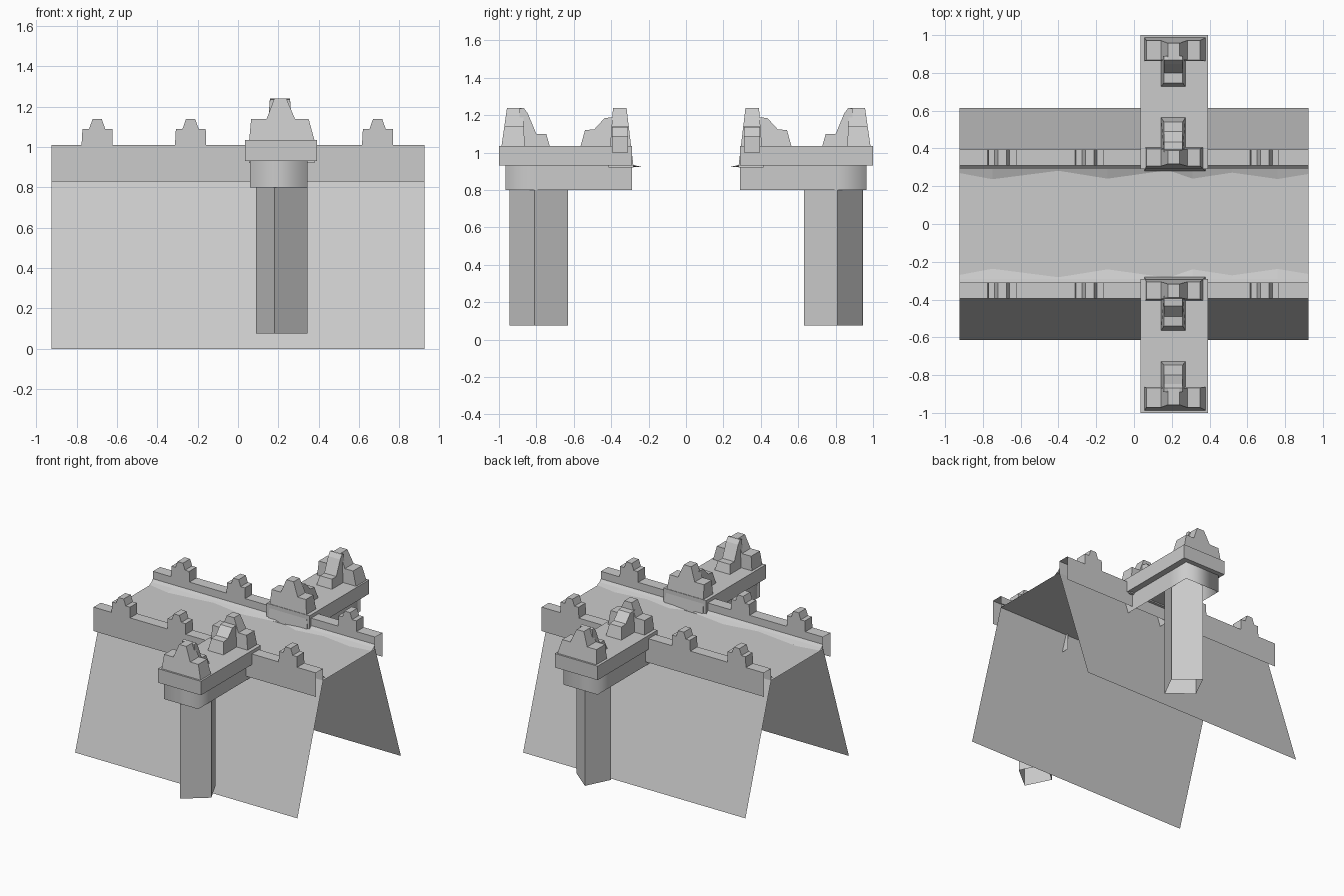
import bpy
import bmesh

if "Cube" in bpy.data.objects:
    bpy.data.objects.remove(bpy.data.objects["Cube"])

# One stone colour
stone = bpy.data.materials.new("grey stone")
stone.use_nodes = True
colour = (0.6, 0.6, 0.6, 1)
stone.diffuse_color = colour
stone.node_tree.nodes["Principled BSDF"].inputs["Base Color"].default_value = colour

HALF = 0.925          # half length of the rampart
WALL_IN, WALL_OUT = 0.31, 0.395
DECK = 0.92


def loft(name, rings, caps=True, closed=True):
    """Skin a row of equal-sized point rings."""
    bm = bmesh.new()
    rows = [[bm.verts.new(p) for p in ring] for ring in rings]
    n = len(rows[0])
    for a, b in zip(rows, rows[1:]):
        for i in range(n if closed else n - 1):
            j = (i + 1) % n
            bm.faces.new((a[i], a[j], b[j], b[i]))
    if caps:
        bm.faces.new(rows[0])
        bm.faces.new(rows[-1])
    bmesh.ops.recalc_face_normals(bm, faces=bm.faces)
    mesh = bpy.data.meshes.new(name)
    bm.to_mesh(mesh)
    bm.free()
    mesh.materials.append(stone)
    obj = bpy.data.objects.new(name, mesh)
    bpy.context.collection.objects.link(obj)
    return obj


def strip(name, s, section):
    """Open (y, z) section run along the whole rampart."""
    loft(name, [[(x, s * y, z) for y, z in section] for x in (-HALF, HALF)],
         caps=False, closed=False)


def block(name, s, *levels):
    """Stack of rectangles (x0, x1, y0, y1, z) on side s."""
    return loft(name, [[(x0, s * y0, z), (x1, s * y0, z), (x1, s * y1, z), (x0, s * y1, z)]
                       for x0, x1, y0, y1, z in levels])


def crown(name, s, base, low, high):
    """Peak with two shoulders; low and high are y limits at the foot and the tip."""
    outline = [(0.055, base), (0.065, 1.14), (0.142, 1.14), (0.18, 1.24),
               (0.24, 1.24), (0.282, 1.14), (0.35, 1.14), (0.38, base)]
    rings = []
    for foot, tip in zip(low, high):
        rings.append([(x, s * (foot + (tip - foot) * (z - base) / (1.24 - base)), z)
                      for x, z in outline])
    loft(name, rings)


def step(name, s, section):
    """Low step leaning in towards its top, given as a (y, z) section."""
    loft(name, [[(0.208 + d * (0.065 if z < 1.1 else 0.05), s * y, z) for y, z in section]
                for d in (-1, 1)])


# Walkway deck
strip("deck", 1, [(-WALL_IN, DECK), (WALL_IN, DECK)])

MERLON = [(-0.078, 1.0), (-0.073, 1.09), (-0.04, 1.09), (-0.023, 1.138),
          (0.023, 1.138), (0.04, 1.09), (0.075, 1.09), (0.077, 1.0)]
DRIFT = [(-HALF, 0.27), (-0.75, 0.237), (-0.4, 0.282), (-0.14, 0.24),
         (0.18, 0.285), (0.31, 0.24), (0.52, 0.272), (0.76, 0.238), (HALF, 0.265)]
PILLAR = [(0.09, 0.765), (0.18, 0.945), (0.345, 0.81), (0.255, 0.63)]
BRACKET = [(0.06, 0.29), (0.06, 0.8), (0.06, 0.965),
           (0.345, 0.965), (0.345, 0.8), (0.345, 0.29)]

for s, side in ((-1, "front"), (1, "back")):
    # Sloping wall running up behind a hollow, overhanging parapet
    strip(side + "_sloped_wall", s, [(0.615, 0), (WALL_IN, DECK)])
    strip(side + "_parapet", s,
          [(WALL_OUT, 0.83), (WALL_OUT, 1.01), (WALL_IN, 1.01), (WALL_IN, DECK)])

    # Stepped merlons along the parapet
    for i, cx in enumerate((-0.698, -0.235, 0.692)):
        loft(f"{side}_merlon_{i + 1}",
             [[(cx + x, s * y, z) for x, z in MERLON] for y in (WALL_IN, WALL_OUT)])

    # Uneven drift where the deck meets the parapet
    loft(side + "_deck_drift",
         [[(x, s * y, DECK + 0.004), (x, s * 0.292, DECK + 0.016),
           (x, s * WALL_IN, DECK + 0.034)] for x, y in DRIFT],
         caps=False, closed=False)

    # Turned square pillar, open below
    loft(side + "_pillar", [[(x, s * y, z) for x, y in PILLAR] for z in (0.075, 0.93)],
         caps=False)

    # Bracket: a softly shaded skirt round three sides
    bracket = loft(side + "_bracket", [[(x, s * y, z) for x, y in BRACKET] for z in (0.8, 0.93)],
                   caps=False, closed=False)
    for face in bracket.data.polygons:
        face.use_smooth = True

    # Slab carried by the bracket
    block(side + "_slab", s, (0.035, 0.392, 0.29, 1.0, 0.93), (0.035, 0.392, 0.29, 1.0, 1.035))

    # Outer crown with a steep back and a low step
    crown(side + "_outer_crown", s, 1.03, (0.862, 0.987), (0.872, 0.957))
    step(side + "_outer_step", s, [(0.89, 1.03), (0.727, 1.03), (0.747, 1.1), (0.8, 1.1),
                                   (0.846, 1.21), (0.868, 1.24), (0.89, 1.235)])

    # Inner crown, whose back drops to the deck
    crown(side + "_inner_crown", s, DECK, (0.28, 0.415), (0.318, 0.39))
    step(side + "_inner_step", s, [(0.38, 1.03), (0.565, 1.03), (0.54, 1.12), (0.49, 1.125),
                                   (0.435, 1.185), (0.38, 1.19)])
